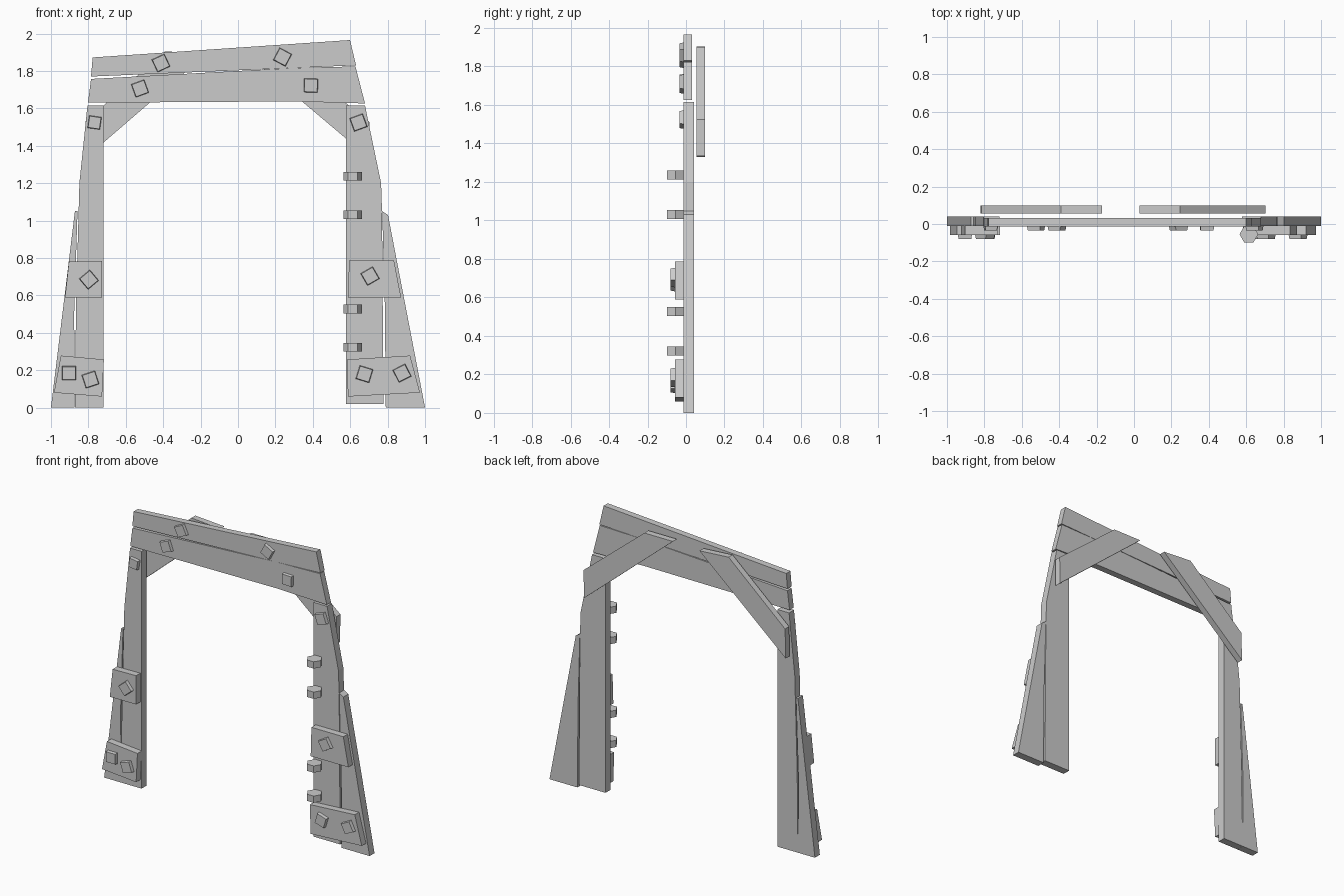
import bpy, math

if "Cube" in bpy.data.objects:
    bpy.data.objects.remove(bpy.data.objects["Cube"])


def mesh_object(name, verts, faces):
    me = bpy.data.meshes.new(name)
    me.from_pydata(verts, [], faces)
    ob = bpy.data.objects.new(name, me)
    bpy.context.collection.objects.link(ob)
    return ob


def board(name, outline, y0, y1, taper=1.0):
    """Front-view (x, z) outline, listed clockwise, given thickness in y; taper shrinks the front."""
    n = len(outline)
    cx = sum(p[0] for p in outline) / n
    cz = sum(p[1] for p in outline) / n
    front = [(cx + (x - cx) * taper, y0, cz + (z - cz) * taper) for x, z in outline]
    back = [(x, y1, z) for x, z in outline]
    faces = [tuple(reversed(range(n))), tuple(range(n, 2 * n))]
    faces += [(i, (i + 1) % n, n + (i + 1) % n, n + i) for i in range(n)]
    return mesh_object(name, front + back, faces)


def bolt(name, x, z, angle, y_face, size=0.076, depth=0.022):
    """Square bolt head, slightly tapered toward the front."""
    r = size / math.sqrt(2)
    a0 = math.radians(angle + 45)
    pts = [(x + r * math.cos(a0 - i * math.pi / 2), z + r * math.sin(a0 - i * math.pi / 2))
           for i in range(4)]
    board(name, pts, y_face - depth, y_face + 0.004, 0.9)


FRONT, BACK = -0.012, 0.041      # leg planks
PLATE = -0.058                   # front of the patch plates

# Leg planks
board("left_inner_leg", [(-0.805, 1.615), (-0.718, 1.615), (-0.718, 0), (-0.872, 0),
                         (-0.866, 0.55), (-0.848, 1.2)], FRONT, BACK)
board("left_outer_leg", [(-0.872, 1.05), (-0.858, 1.05), (-0.876, 0.5), (-0.873, 0),
                         (-1.0, 0)], FRONT, BACK)
board("right_inner_leg", [(0.577, 1.615), (0.679, 1.615), (0.765, 1.2), (0.77, 1.05),
                          (0.778, 0.02), (0.577, 0.02)], FRONT, BACK)
board("right_outer_leg", [(0.771, 1.05), (0.802, 1.03), (1.0, 0), (0.79, 0),
                          (0.785, 0.55)], FRONT, BACK)

# Lintel planks
board("upper_lintel", [(-0.777, 1.872), (0.599, 1.965), (0.631, 1.83), (-0.786, 1.77)],
      -0.014, 0.031)
board("lower_lintel", [(-0.786, 1.757), (0.3, 1.816), (0.628, 1.824), (0.679, 1.626),
                       (0.3, 1.637), (-0.802, 1.63)], -0.014, 0.031)

# Diagonal braces behind the corners
board("left_brace", [(-0.82, 1.33), (-0.815, 1.53), (-0.39, 1.905), (-0.17, 1.89)],
      0.055, 0.098)
board("right_brace", [(0.03, 1.9), (0.245, 1.9), (0.703, 1.525), (0.70, 1.335)],
      0.055, 0.098)

# Patch plates across the leg planks
plates = {
    "left_middle_plate": [(-0.904, 0.781), (-0.727, 0.784), (-0.727, 0.588), (-0.925, 0.588)],
    "left_foot_plate": [(-0.947, 0.278), (-0.717, 0.257), (-0.727, 0.059), (-0.984, 0.08)],
    "right_middle_plate": [(0.594, 0.786), (0.834, 0.786), (0.872, 0.588), (0.588, 0.588)],
    "right_foot_plate": [(0.582, 0.257), (0.92, 0.278), (0.973, 0.08), (0.588, 0.059)],
}
for name, outline in plates.items():
    board(name, outline, PLATE, FRONT)

# Bolt heads on planks, then on plates: x, z, rotation
for x, z, a in [(-0.412, 1.842, 25), (0.238, 1.874, -28), (-0.524, 1.706, 20),
                (0.39, 1.722, -2), (-0.767, 1.524, -8), (0.644, 1.524, 20)]:
    bolt("plank_bolt", x, z, a, FRONT, 0.068 if x == -0.767 else 0.076)
for x, z, a in [(-0.797, 0.684, 40), (0.706, 0.703, 30), (-0.904, 0.184, 0),
                (-0.789, 0.15, 18), (0.676, 0.179, -17), (0.877, 0.184, 27)]:
    bolt("plate_bolt", x, z, a, PLATE)

# Hexagonal hinge knuckles on the right leg
for z in (1.236, 1.03, 0.527, 0.322):
    ring = [(0.614 + 0.05 * math.cos(i * math.pi / 3), -0.055 + 0.05 * math.sin(i * math.pi / 3))
            for i in range(6)]
    verts = [(x, y, z + h) for h in (-0.023, 0.023) for x, y in ring]
    sides = [(i, (i + 1) % 6, 6 + (i + 1) % 6, 6 + i) for i in range(6)]
    mesh_object("hinge_knuckle", verts, [(5, 4, 3, 2, 1, 0), (6, 7, 8, 9, 10, 11)] + sides)

# Consistent outward normals
import bmesh
for ob in bpy.data.objects:
    bm = bmesh.new()
    bm.from_mesh(ob.data)
    bmesh.ops.recalc_face_normals(bm, faces=bm.faces)
    bm.to_mesh(ob.data)
    bm.free()
